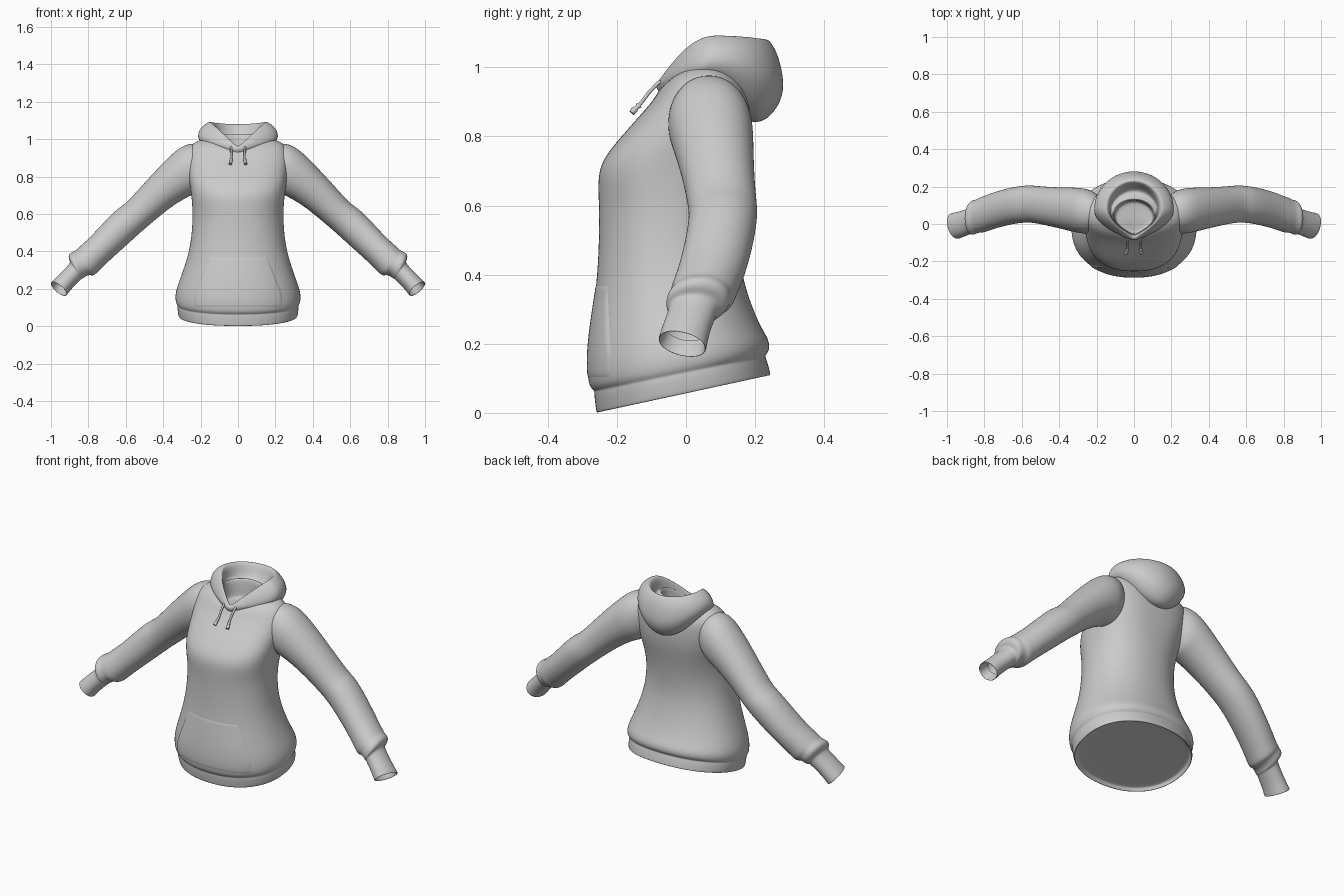
import bpy, bmesh
from math import sin, cos, pi
from mathutils import Vector
from mathutils.bvhtree import BVHTree

SEG = 40


def make_object(name, bm, subdiv=0, mirror=False):
    bmesh.ops.recalc_face_normals(bm, faces=bm.faces)
    me = bpy.data.meshes.new(name)
    bm.to_mesh(me)
    bm.free()
    for p in me.polygons:
        p.use_smooth = True
    ob = bpy.data.objects.new(name, me)
    bpy.context.collection.objects.link(ob)
    if mirror:
        ob.modifiers.new("mirror", 'MIRROR').use_clip = False
    if subdiv:
        m = ob.modifiers.new("smooth", 'SUBSURF')
        m.levels = m.render_levels = subdiv
    return ob


def loft(name, rings, mirror=False, cap=None):
    """Skin a list of closed rings of points; cap is the index of a ring to close."""
    bm = bmesh.new()
    rows = [[bm.verts.new(p) for p in r] for r in rings]
    for a, b in zip(rows, rows[1:]):
        n = len(a)
        for i in range(n):
            j = (i + 1) % n
            bm.faces.new((a[i], a[j], b[j], b[i]))
    if cap is not None:
        bm.faces.new(rows[cap])
    return make_object(name, bm, 2, mirror)


def spow(v, e):
    return abs(v) ** e * (1 if v >= 0 else -1)


def torso_ring(zf, zb, hw, yf, yb, lift=0, n=2.2):
    """Tilted oval: front/back heights, half width, front/back depth, side lift."""
    pts = []
    for i in range(SEG):
        a = 2 * pi * i / SEG
        c, s = spow(cos(a), 2 / n), spow(sin(a), 2 / n)
        t = (s + 1) / 2
        pts.append((hw * c, yf + (yb - yf) * t, zf + (zb - zf) * t + lift * cos(a) ** 2))
    return pts


def sleeve_ring(xt, zt, xb, zb, y0, y1, skew=0, n=2.1):
    """Oval through an upper and a lower outline point, between two depths."""
    pts = []
    for i in range(SEG):
        a = 2 * pi * i / SEG
        c, s = spow(cos(a), 2 / n), spow(sin(a), 2 / n)
        t = (s + 1) / 2
        pts.append((xb + (xt - xb) * t + skew * c, (y0 + y1) / 2 + (y1 - y0) / 2 * c,
                    zb + (zt - zb) * t - skew * c))
    return pts


def hood_ring(yf, zf, sx, ys, zs, yb, zb):
    """Teardrop: pointed front, side and rounded back control points."""
    half, q = [], SEG // 4
    for i in range(2 * q + 1):
        t = i / q
        if t <= 1:
            k = sin(t * pi / 2)
            half.append(Vector((sx * k, yf + (ys - yf) * t ** 1.15, zf + (zs - zf) * k)))
        else:
            u = t - 1
            half.append(Vector((sx * cos(u * pi / 2), ys + (yb - ys) * sin(u * pi / 2),
                                zs + (zb - zs) * (1 - cos(u * pi)) / 2)))
    return half + [Vector((-p.x, p.y, p.z)) for p in half[-2:0:-1]]


# Body with ribbed hem band, closed just inside the hem
torso = loft("torso", [torso_ring(*r) for r in (
    (.022, .128, .296, -.238, .222), (.018, .124, .306, -.247, .232), (.002, .110, .311, -.252, .238),
    (0, .108, .317, -.259, .245), (.008, .115, .321, -.261, .245),
    (.055, .155, .326, -.267, .234), (.063, .164, .322, -.264, .228),
    (.072, .175, .331, -.278, .238), (.10, .19, .336, -.285, .243),
    (.14, .215, .335, -.286, .239), (.20, .25, .321, -.281, .216),
    (.30, .33, .287, -.268, .182), (.40, .42, .260, -.257, .158),
    (.50, .50, .247, -.252, .148), (.60, .60, .242, -.252, .155),
    (.68, .68, .248, -.256, .168, 0, 2.4), (.73, .73, .254, -.243, .178, 0, 2.5),
    (.78, .79, .262, -.205, .188, 0, 2.6), (.85, .86, .268, -.143, .190, 0, 2.6),
    (.90, .92, .270, -.098, .187, .015, 2.5), (.925, .945, .250, -.083, .178, .042),
    (.94, .97, .190, -.073, .16, .045), (.945, .995, .120, -.063, .13, .04))], cap=0)

# Sleeves with gathered folds and cuffs
loft("sleeves", [sleeve_ring(*r) for r in (
    (.18, .965, .19, .74, -.02, .150), (.235, .982, .225, .708, -.052, .182),
    (.30, .965, .25, .70, -.052, .192), (.36, .915, .29, .68, -.042, .195),
    (.45, .822, .355, .64, -.022, .196), (.54, .722, .435, .575, -.002, .200),
    (.60, .655, .50, .52, .008, .207), (.64, .632, .54, .485, .008, .205),
    (.70, .575, .605, .425, .0, .196), (.79, .475, .695, .345, -.022, .172),
    (.84, .432, .745, .295, -.04, .15), (.868, .405, .772, .268, -.048, .142),
    (.882, .398, .79, .275, -.046, .130), (.902, .390, .815, .268, -.056, .128),
    (.908, .365, .828, .255, -.058, .115), (.895, .345, .835, .256, -.05, .092),
    (.905, .328, .845, .245, -.052, .086, .003), (.95, .283, .885, .206, -.066, .068, .008),
    (.992, .241, .913, .170, -.078, .060, .013), (.999, .234, .918, .163, -.080, .058, .014),
    (.995, .230, .921, .168, -.074, .052, .013), (.95, .275, .89, .21, -.058, .058, .008))],
    mirror=True)

# Hood lying on the back, with rolled rim, inner lining and closed neck
loft("hood", [hood_ring(*r) for r in (
    (-.07, .915, .17, .05, .965, .175, .845), (-.083, .925, .195, .06, .98, .215, .835),
    (-.09, .94, .212, .07, 1.0, .258, .868), (-.09, .948, .216, .08, 1.025, .288, .93),
    (-.085, .954, .203, .085, 1.058, .275, 1.01), (-.08, .957, .178, .085, 1.08, .258, 1.055),
    (-.075, .958, .152, .085, 1.095, .238, 1.083), (-.07, .955, .138, .082, 1.088, .222, 1.08),
    (-.066, .95, .13, .075, 1.06, .205, 1.04), (-.063, .945, .128, .07, 1.02, .18, 1.0),
    (-.062, .945, .122, .06, 1.015, .155, 1.01), (-.06, .945, .115, .05, 1.025, .138, 1.035),
    (-.057, .94, .108, .045, 1.015, .128, 1.02), (-.055, .92, .105, .04, .97, .125, .96),
    (-.052, .90, .102, .04, .925, .122, .925), (-.045, .897, .09, .04, .918, .11, .918))], cap=-1)

# Front pouch pocket laid onto the body, blending out at top and bottom
bpy.context.view_layer.update()
tree = BVHTree.FromObject(torso, bpy.context.evaluated_depsgraph_get())
bm = bmesh.new()
NX, NZ = 48, 32
rows = []
for k in range(NZ + 1):
    z = .10 + (.37 - .10) * k / NZ
    w = .158 + (.238 - .158) * min(1, (.37 - z) / .2)
    row = []
    for i in range(NX + 1):
        x = w * (2 * i / NX - 1)
        hit, nrm, _, _ = tree.ray_cast(Vector((x, -1, z)), Vector((0, 1, 0)))
        edge = i in (0, NX) or k in (0, NZ)
        off = -.001 if edge else .0012 + .004 * sin(pi * k / NZ)
        row.append(bm.verts.new(hit + nrm * off))
    rows.append(row)
for a, b in zip(rows, rows[1:]):
    for i in range(NX):
        bm.faces.new((a[i], a[i + 1], b[i + 1], b[i]))
make_object("pocket", bm)


# Drawstrings with thick tips
def cord(name, pts, side):
    cu = bpy.data.curves.new(name, 'CURVE')
    cu.dimensions = '3D'
    cu.bevel_depth = .005
    cu.bevel_resolution = 3
    cu.use_fill_caps = True
    sp = cu.splines.new('POLY')
    sp.points.add(len(pts) - 1)
    for p, (x, y, z, r) in zip(sp.points, pts):
        p.co = (x * side, y, z, 1)
        p.radius = r
    sp.use_smooth = True
    bpy.context.collection.objects.link(bpy.data.objects.new(name, cu))


for side, label in ((-1, "left"), (1, "right")):
    cord("drawstring_" + label, (
        (.036, -.055, .966, 1.2), (.037, -.080, .955, 1.2), (.036, -.103, .932, 1.1),
        (.035, -.126, .902, 1.1), (.036, -.134, .892, 1.1), (.036, -.136, .89, 1.9),
        (.038, -.142, .884, 1.2), (.039, -.148, .878, 1.9), (.041, -.157, .868, 1.9)), side)
